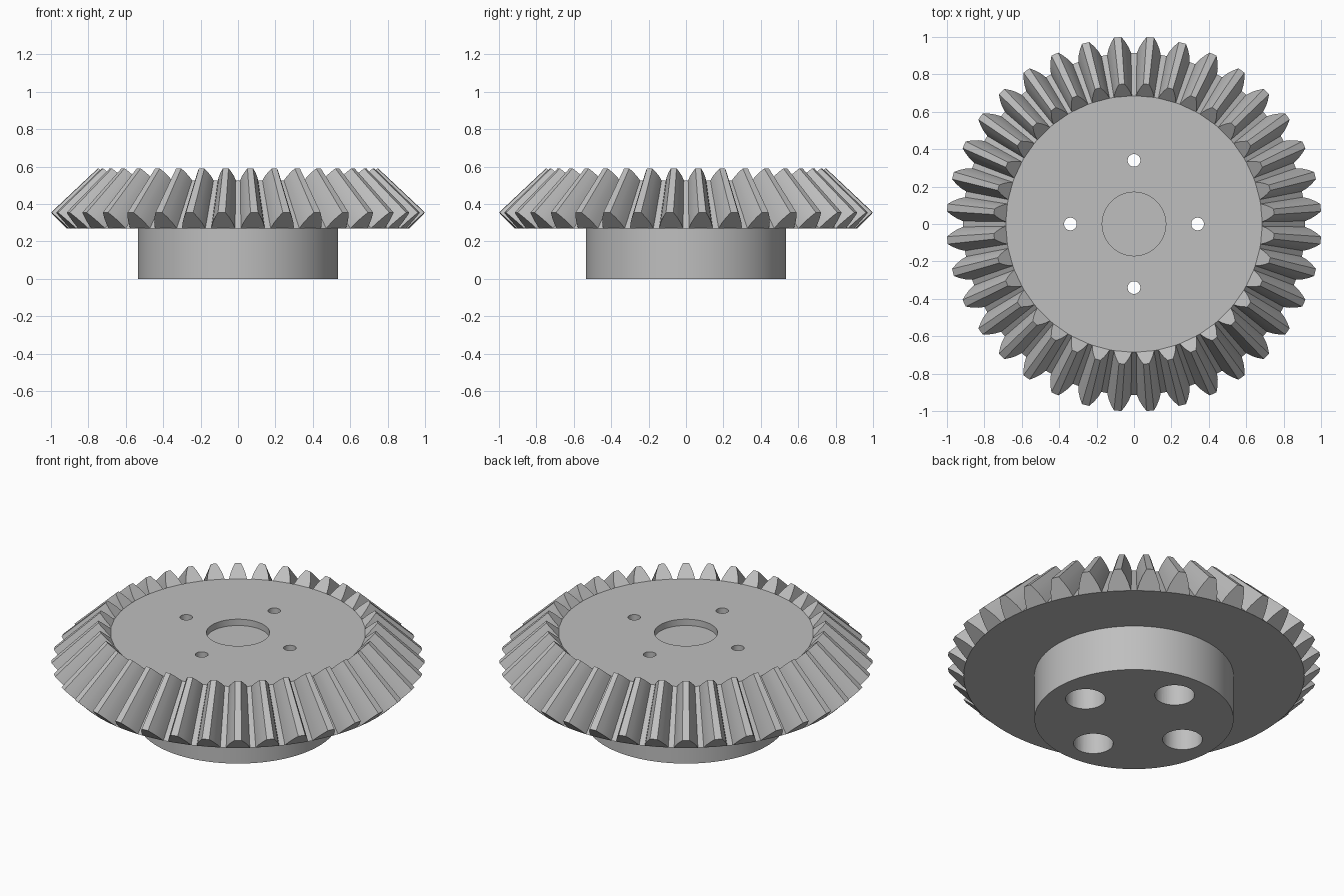
import bpy, bmesh
from math import sin, cos, radians, tau, pi
from mathutils import Vector, Matrix

cube = bpy.data.objects.get("Cube")
if cube:
    bpy.data.objects.remove(cube, do_unlink=True)

TEETH = 36
ROOT_R, ROOT_Z = 0.915, 0.27      # foot of the teeth at the wide end
TIP_R, TIP_Z = 1.002, 0.355       # crest of the teeth at the wide end
APEX = Vector((0, 0, 1.295))      # point where all tooth lines meet
SHRINK = 0.749                    # narrow end relative to wide end
TOP_R = ROOT_R * SHRINK
TOP_Z = APEX.z + (ROOT_Z - APEX.z) * SHRINK

steel = bpy.data.materials.new("plain grey steel")
steel.use_nodes = True
grey = (0.52, 0.52, 0.52, 1)
steel.diffuse_color = grey
steel.node_tree.nodes["Principled BSDF"].inputs["Base Color"].default_value = grey


def finish(bm, name):
    """Turn a bmesh into a named object in the scene."""
    bmesh.ops.recalc_face_normals(bm, faces=bm.faces)
    mesh = bpy.data.meshes.new(name)
    bm.to_mesh(mesh)
    bm.free()
    mesh.materials.append(steel)
    obj = bpy.data.objects.new(name, mesh)
    bpy.context.collection.objects.link(obj)
    return obj


def revolve(name, profile, steps):
    """Spin a radius/height profile around z."""
    bm = bmesh.new()
    verts = [bm.verts.new((r, 0, z)) for r, z in profile]
    edges = [bm.edges.new(pair) for pair in zip(verts, verts[1:])]
    bmesh.ops.spin(bm, geom=verts + edges, axis=(0, 0, 1), cent=(0, 0, 0),
                   angle=tau, steps=steps, use_duplicate=False)
    bmesh.ops.remove_doubles(bm, verts=bm.verts, dist=1e-5)
    return finish(bm, name)


def activate(obj):
    bpy.ops.object.select_all(action='DESELECT')
    obj.select_set(True)
    bpy.context.view_layer.objects.active = obj


# Hub, conical blank and shallow central recess
body = revolve("gear_body", [
    (0, 0), (0.535, 0), (0.535, ROOT_Z), (ROOT_R, ROOT_Z),
    (TOP_R, TOP_Z), (0.17, TOP_Z), (0.17, 0.49), (0, 0.49)], 144)

# Four stepped bolt holes, wide from below and narrow at the top
for i in range(4):
    cutter = revolve("bolt_hole_cutter", [
        (0, -0.1), (0.107, -0.1), (0.107, 0.38), (0.034, 0.38),
        (0.034, 0.7), (0, 0.7)], 40)
    cutter.hide_render = True
    angle = i * pi / 2
    cutter.location = (0.34 * cos(angle), 0.34 * sin(angle), 0)
    activate(body)
    mod = body.modifiers.new("bolt_hole", 'BOOLEAN')
    mod.operation, mod.solver, mod.object = 'DIFFERENCE', 'EXACT', cutter
    bpy.ops.object.modifier_apply(modifier=mod.name)
    bpy.data.objects.remove(cutter, do_unlink=True)

activate(body)
bpy.ops.object.shade_smooth_by_angle(angle=radians(30))

# Tapered teeth: (height fraction, half width) from foot to crest
flank = [(0, 0.064), (0.35, 0.054), (0.7, 0.038), (1, 0.020)]
outline = [(t, -w) for t, w in flank] + [(t, w) for t, w in reversed(flank)]


def tooth_point(t, w):
    r = ROOT_R + (TIP_R - ROOT_R) * t
    return Vector((r * cos(w / r), r * sin(w / r), ROOT_Z + (TIP_Z - ROOT_Z) * t))


bm = bmesh.new()
for i in range(TEETH):
    turn = Matrix.Rotation((i + 0.5) * tau / TEETH, 3, 'Z')
    wide = [turn @ tooth_point(t, w) for t, w in outline]
    outer = [bm.verts.new(p) for p in wide]
    inner = [bm.verts.new(APEX + (p - APEX) * SHRINK) for p in wide]
    bm.faces.new(outer)
    bm.faces.new(inner[::-1])
    for k in range(len(outer)):
        n = (k + 1) % len(outer)
        bm.faces.new((outer[k], inner[k], inner[n], outer[n]))
teeth = finish(bm, "gear_teeth")
activate(teeth)
bpy.ops.object.shade_smooth_by_angle(angle=radians(20))
